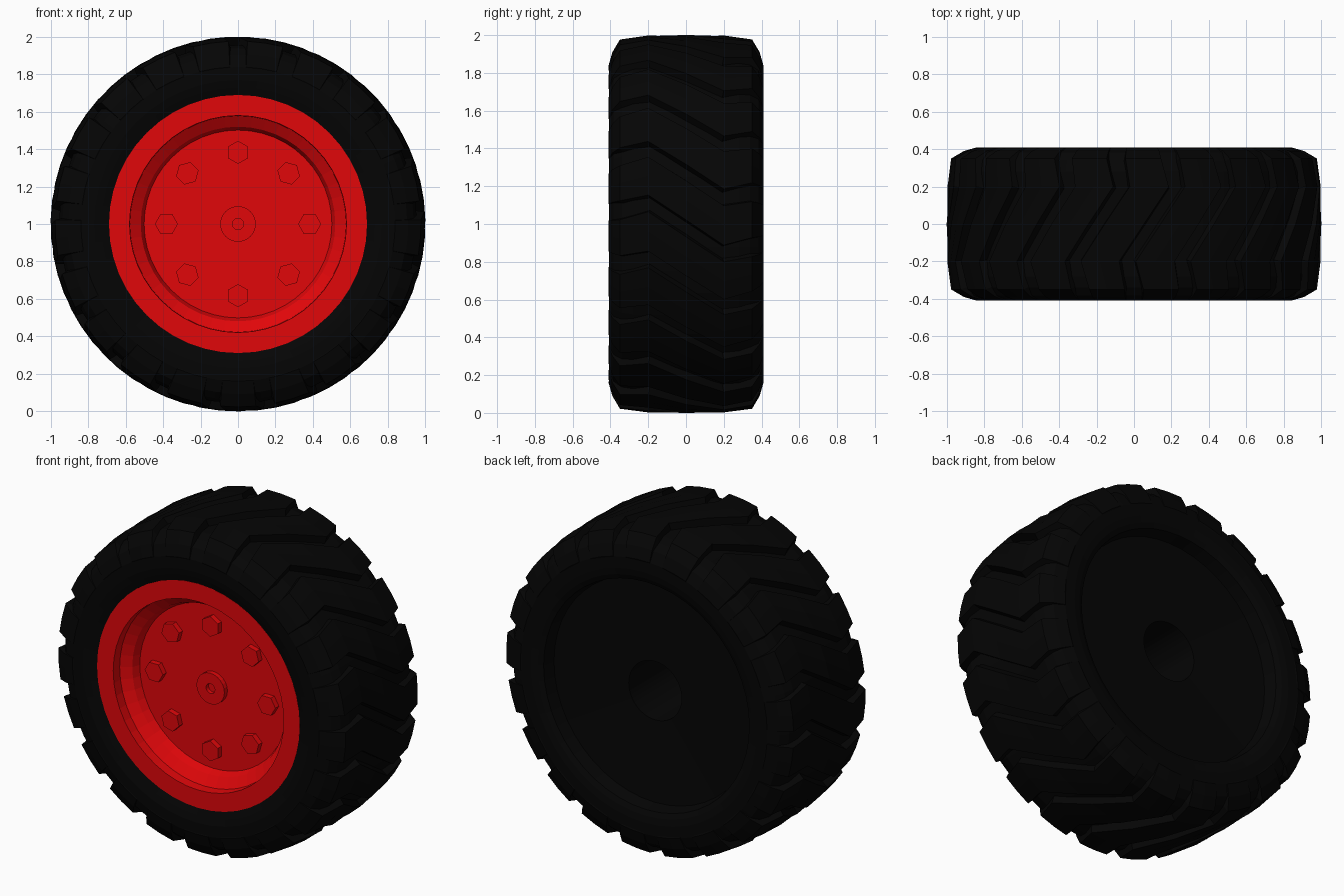
import bpy, bmesh
from math import sin, cos, radians, pi

if "Cube" in bpy.data.objects:
    bpy.data.objects.remove(bpy.data.objects["Cube"])


def material(name, color):
    m = bpy.data.materials.new(name)
    m.diffuse_color = color
    m.use_nodes = True
    m.node_tree.nodes["Principled BSDF"].inputs["Base Color"].default_value = m.diffuse_color
    return m


BLACK = material("rubber_black", (0.0015, 0.0015, 0.0015, 1))
RED = material("rim_red", (0.75, 0.002, 0.003, 1))


def at(r, y, t):
    """Point on the wheel: radius, depth, angle clockwise from the top."""
    return (r * sin(t), y, 1 + r * cos(t))


def finish(bm, name, mat):
    bmesh.ops.recalc_face_normals(bm, faces=bm.faces)
    mesh = bpy.data.meshes.new(name)
    bm.to_mesh(mesh)
    bm.free()
    mesh.materials.append(mat)
    ob = bpy.data.objects.new(name, mesh)
    bpy.context.collection.objects.link(ob)
    return ob


def lathe(name, profile, n, mat):
    """Revolve (radius, y) points about the axle; radius 0 becomes a pole."""
    bm = bmesh.new()
    rings = []
    for r, y in profile:
        if r == 0:
            rings.append([bm.verts.new((0, y, 1))] * n)
        else:
            rings.append([bm.verts.new(at(r, y, 2 * pi * i / n)) for i in range(n)])
    for a, b in zip(rings, rings[1:]):
        for i in range(n):
            j = (i + 1) % n
            bm.faces.new(list(dict.fromkeys((a[i], a[j], b[j], b[i]))))
    return finish(bm, name, mat)


# Tyre carcass with the recessed back and its axle hole
lathe("tire_body", [
    (0.67, -0.30), (0.69, -0.384), (0.73, -0.398), (0.77, -0.408), (0.84, -0.408),
    (0.905, -0.383), (0.94, -0.34), (0.957, -0.28),
    (0.957, 0.28), (0.94, 0.34), (0.905, 0.383), (0.84, 0.408),
    (0.77, 0.408), (0.73, 0.40), (0.70, 0.385), (0.685, 0.305),
    (0.18, 0.30), (0.18, -0.15), (0, -0.15)], 48, BLACK)

# Red dished rim with a stepped inner wall
lathe("rim", [
    (0.68, -0.30), (0.69, -0.385), (0.58, -0.385), (0.578, -0.325),
    (0.52, -0.285), (0.502, -0.238), (0, -0.238)], 48, RED)

# Hub cap with a small centre hole
lathe("hub_cap", [
    (0.095, -0.22), (0.095, -0.268), (0.03, -0.268), (0.03, -0.243), (0, -0.243)],
    24, RED)

# Zigzag tread lugs: depth, radius, angular shift, half width (degrees)
STATIONS = [
    (-0.41, 0.84, 0.0, 5.6), (-0.39, 0.91, 0.0, 5.6), (-0.35, 0.978, 0.0, 5.6),
    (-0.20, 0.998, -2.0, 6.0), (0.0, 1.002, 5.6, 6.0), (0.20, 0.998, 13.3, 6.0),
    (0.35, 0.978, 11.5, 5.6), (0.39, 0.91, 11.5, 5.6), (0.41, 0.84, 11.5, 5.6)]
LUGS = 21
bm = bmesh.new()
for k in range(LUGS):
    mid = 360 / LUGS * (k + 0.5)
    rows = []
    for y, r, shift, w in STATIONS:
        c = mid + shift
        pts = [(r - 0.06, y * 0.94, c - w - 0.9), (r, y, c - w), (r, y, c),
               (r, y, c + w), (r - 0.06, y * 0.94, c + w + 0.9)]
        rows.append([bm.verts.new(at(a, b, radians(t))) for a, b, t in pts])
    for p, q in zip(rows, rows[1:]):
        for i in range(5):
            j = (i + 1) % 5
            bm.faces.new((p[i], p[j], q[j], q[i]))
    bm.faces.new(rows[0])
    bm.faces.new(rows[-1])
finish(bm, "tread_lugs", BLACK)

# Eight hexagonal wheel bolts, a corner pointing outward
for k in range(8):
    bolt = lathe("wheel_bolt_%d" % (k + 1),
                 [(0, -0.22), (0.062, -0.22), (0.062, -0.272), (0, -0.272)], 6, RED)
    t = k * pi / 4
    for v in bolt.data.vertices:
        x, z = v.co.x, v.co.z - 1 + 0.383
        v.co.x = x * cos(t) + z * sin(t)
        v.co.z = 1 - x * sin(t) + z * cos(t)
